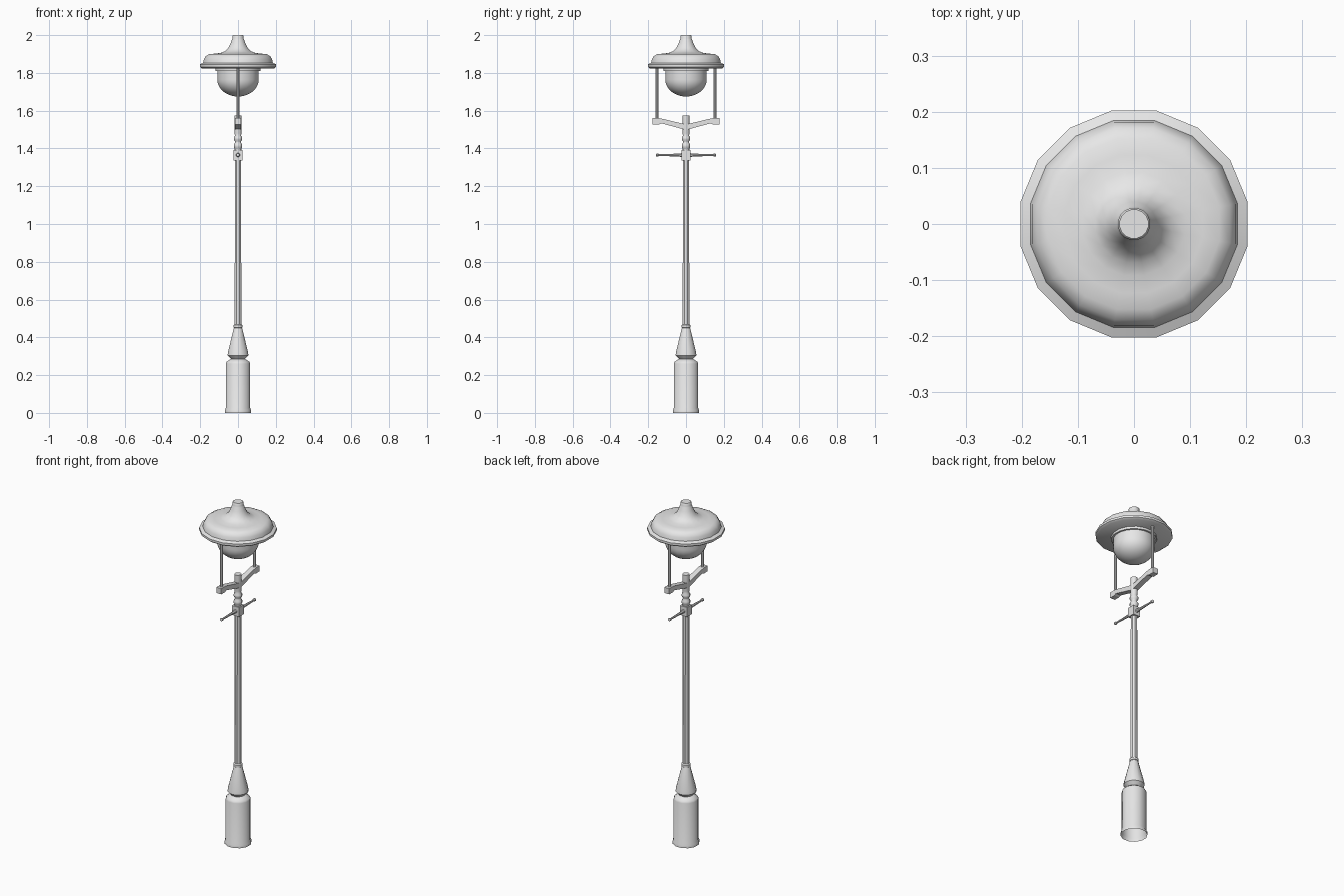
import bpy, bmesh
from math import radians, pi, sin, cos
from mathutils import Matrix, Vector

old = bpy.data.objects.get("Cube")
if old:
    bpy.data.objects.remove(old)

grey = bpy.data.materials.new("light_grey_metal")
grey.use_nodes = True
grey.diffuse_color = (0.8, 0.8, 0.8, 1)
grey.node_tree.nodes["Principled BSDF"].inputs["Base Color"].default_value = (0.8, 0.8, 0.8, 1)


def finish(name, bm, angle=40):
    """Turn a bmesh into a named, shaded object."""
    bmesh.ops.recalc_face_normals(bm, faces=bm.faces)
    mesh = bpy.data.meshes.new(name)
    bm.to_mesh(mesh)
    bm.free()
    mesh.materials.append(grey)
    ob = bpy.data.objects.new(name, mesh)
    bpy.context.collection.objects.link(ob)
    bpy.ops.object.select_all(action='DESELECT')
    ob.select_set(True)
    bpy.context.view_layer.objects.active = ob
    bpy.ops.object.shade_smooth_by_angle(angle=radians(angle))
    return ob


def lathe(name, profile, sides, matrix=Matrix(), cap_start=True, cap_end=True, angle=40):
    """Revolve (radius, height) pairs about z, flats facing the axes."""
    bm = bmesh.new()
    rings = []
    for r, z in profile:
        turn = [2 * pi * (i + 0.5) / sides for i in range(sides)]
        rings.append([bm.verts.new((r * cos(a), r * sin(a), z)) for a in turn])
    for low, high in zip(rings, rings[1:]):
        for i in range(sides):
            j = (i + 1) % sides
            bm.faces.new((low[i], low[j], high[j], high[i]))
    if cap_start:
        bm.faces.new(rings[0])
    if cap_end:
        bm.faces.new(rings[-1])
    bm.transform(matrix)
    return finish(name, bm, angle)


def box(name, size, centre):
    bm = bmesh.new()
    bmesh.ops.create_cube(bm, size=1)
    bm.transform(Matrix.Translation(centre) @ Matrix.Diagonal((*size, 1)))
    return finish(name, bm)


# Hollow pedestal, open underneath
lathe("pedestal", [(0.072, 0), (0.072, 0.015), (0.067, 0.025), (0.067, 0.26),
                   (0.063, 0.27), (0.038, 0.287)], 12, cap_start=False)

# Tapered foot and collar of the post
lathe("tapered_foot", [(0.038, 0.285), (0.057, 0.305), (0.054, 0.325),
                       (0.024, 0.445), (0.02, 0.455)], 12)
lathe("foot_collar", [(0.019, 0.448), (0.025, 0.452), (0.025, 0.464), (0.019, 0.469)], 12)

# Long post
lathe("post", [(0.019, 0.46), (0.018, 1.345)], 8)

# Ladder rest: square block with a tapered bar and end knobs
box("ladder_rest_block", (0.046, 0.046, 0.055), (0, 0, 1.365))
for name, side in (("front", -1), ("back", 1)):
    aim = Vector((0, side, 0)).to_track_quat('Z', 'Y').to_matrix().to_4x4()
    lathe("ladder_bar_" + name, [(0.011, 0.02), (0.008, 0.05), (0.005, 0.145), (0.009, 0.148),
                                 (0.009, 0.156), (0.005, 0.159)], 8,
          Matrix.Translation((0, 0, 1.365)) @ aim)

# Turned neck between ladder rest and yoke
lathe("turned_neck", [(0.018, 1.39), (0.018, 1.40), (0.023, 1.407), (0.023, 1.42),
                      (0.017, 1.43), (0.017, 1.438), (0.023, 1.446), (0.023, 1.458),
                      (0.017, 1.468), (0.019, 1.48), (0.019, 1.575)], 12)

# Yoke: bent beam swept across the post, made from a side outline
half = [(0, 1.498), (0.13, 1.533), (0.142, 1.527), (0.178, 1.527),
        (0.178, 1.56), (0.142, 1.56), (0.125, 1.557), (0, 1.527)]
outline = half + [(-y, z) for y, z in reversed(half[1:-1])]
bm = bmesh.new()
face = bm.faces.new([bm.verts.new((-0.016, y, z)) for y, z in outline])
moved = bmesh.ops.extrude_face_region(bm, geom=[face])["geom"]
bmesh.ops.translate(bm, vec=(0.032, 0, 0), verts=[v for v in moved if isinstance(v, bmesh.types.BMVert)])
if face.is_valid is False or len(bm.faces) < len(outline) + 2:
    bm.faces.new([v for v in bm.verts if v.co.x < 0])
finish("yoke_beam", bm, 20)

# Upright rods holding the lamp head
for name, y in (("front", -0.153), ("back", 0.153)):
    lathe("rod_" + name, [(0.008, 1.55), (0.008, 1.84)], 8, Matrix.Translation((0, y, 0)))

# Glass bowl: short straight wall and rounded bottom
bowl = [(0.111 * sin(radians(a)), 1.765 - 0.09 * cos(radians(a))) for a in range(9, 91, 9)]
lathe("lamp_bowl", bowl + [(0.111, 1.825)], 20)
lathe("bowl_ring", [(0.122, 1.81), (0.122, 1.835)], 16)

# Bell-shaped hood with a stepped rim
lathe("lamp_hood", [(0.195, 1.824), (0.206, 1.832), (0.206, 1.845), (0.188, 1.853), (0.184, 1.872),
                    (0.174, 1.889), (0.155, 1.899), (0.125, 1.902), (0.093, 1.906), (0.07, 1.915),
                    (0.052, 1.932), (0.04, 1.957), (0.032, 1.978), (0.029, 1.985),
                    (0.029, 1.997), (0.026, 2.0)], 16, angle=45)
